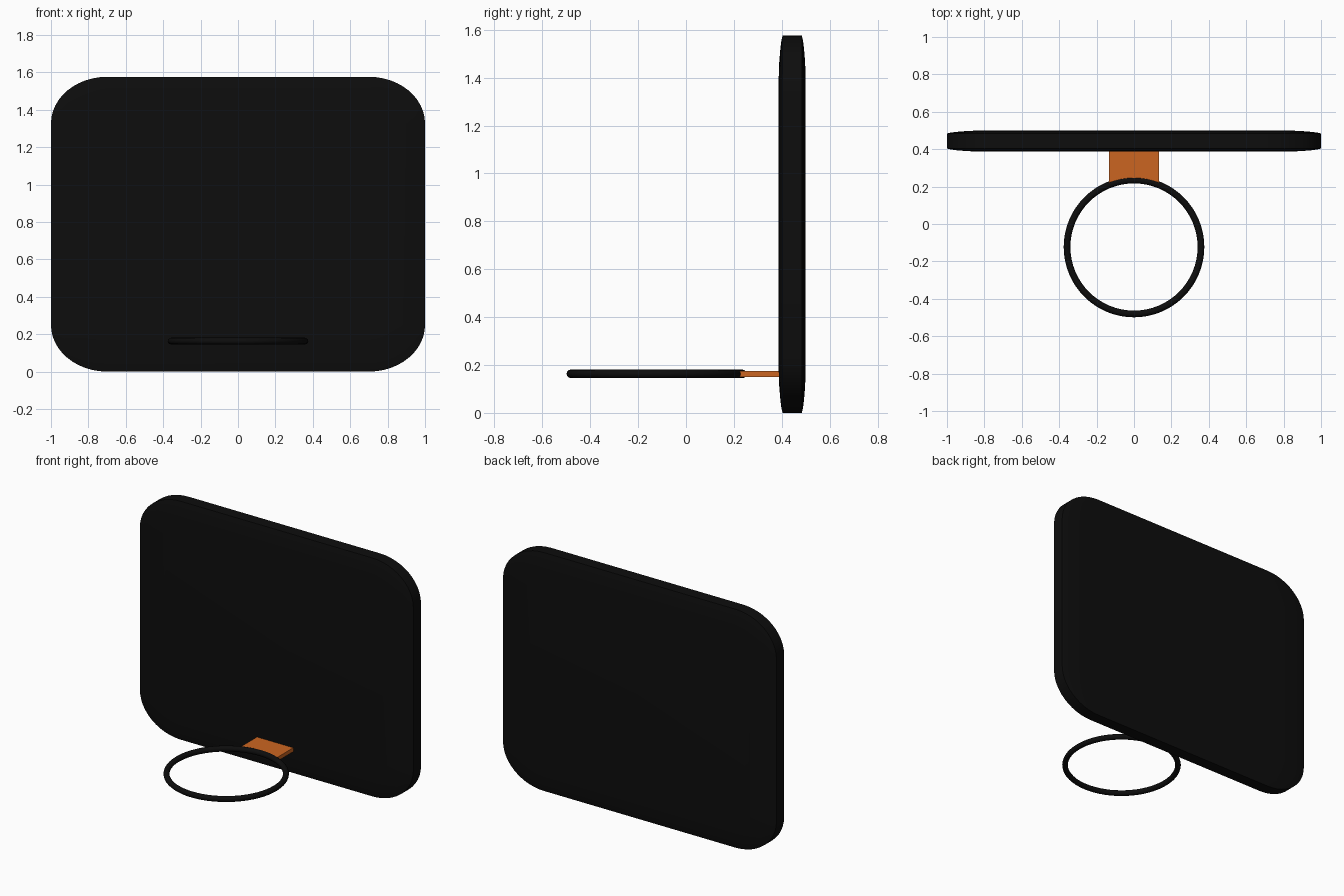
import bpy, bmesh, math

if "Cube" in bpy.data.objects:
    bpy.data.objects.remove(bpy.data.objects["Cube"])


def material(name, color):
    m = bpy.data.materials.new(name)
    m.diffuse_color = color
    m.use_nodes = True
    m.node_tree.nodes["Principled BSDF"].inputs["Base Color"].default_value = m.diffuse_color
    return m


def loft(name, rings, mat):
    """Skin a list of equal-length closed loops and cap both ends."""
    bm = bmesh.new()
    loops = [[bm.verts.new(p) for p in ring] for ring in rings]
    n = len(loops[0])
    for a, b in zip(loops, loops[1:]):
        for i in range(n):
            j = (i + 1) % n
            bm.faces.new((a[i], a[j], b[j], b[i]))
    bm.faces.new(loops[0][::-1])
    bm.faces.new(loops[-1])
    bmesh.ops.recalc_face_normals(bm, faces=bm.faces[:])
    me = bpy.data.meshes.new(name)
    bm.to_mesh(me)
    bm.free()
    ob = bpy.data.objects.new(name, me)
    bpy.context.collection.objects.link(ob)
    me.materials.append(mat)
    return ob


def smooth(ob, angle=35):
    bpy.ops.object.select_all(action='DESELECT')
    ob.select_set(True)
    bpy.context.view_layer.objects.active = ob
    bpy.ops.object.shade_smooth_by_angle(angle=math.radians(angle))


black = material("black", (0.004, 0.004, 0.004, 1))
orange = material("orange", (0.6, 0.13, 0.015, 1))

# Backboard: rounded rectangle, both faces gently domed towards the rim
HALF_W, HALF_H, MID_Y, MID_Z = 1.0, 0.788, 0.4435, 0.788
STEPS = 12


def board_outline(inset, y):
    pts = []
    rx, rz = 0.30 - inset, 0.25 - inset
    for k, (sx, sz) in enumerate(((1, 1), (-1, 1), (-1, -1), (1, -1))):
        for i in range(STEPS + 1):
            a = math.pi / 2 * (k + i / STEPS)
            pts.append((sx * (HALF_W - 0.30) + rx * math.cos(a), y,
                        MID_Z + sz * (HALF_H - 0.25) + rz * math.sin(a)))
    return pts


dome = [(0.18, 0.0565), (0.11, 0.054), (0.05, 0.049), (0.02, 0.045), (0.0, 0.040)]
rings = [board_outline(d, MID_Y - t) for d, t in dome]
rings += [board_outline(d, MID_Y + t) for d, t in reversed(dome)]
smooth(loft("backboard", rings, black))

# Hoop ring
RING_Y, RING_R, RING_Z = -0.123, 0.358, 0.163
bpy.ops.mesh.primitive_torus_add(location=(0, RING_Y, RING_Z), major_radius=RING_R,
                                 minor_radius=0.018, major_segments=64, minor_segments=12)
hoop = bpy.context.object
hoop.name = "hoop_ring"
hoop.data.materials.append(black)
smooth(hoop, 60)

# Bracket plate whose front edge follows the ring
HALF_B = 0.133
plate = [(HALF_B, 0.40), (-HALF_B, 0.40)]
for i in range(13):
    x = -HALF_B + 2 * HALF_B * i / 12
    plate.append((x, RING_Y + math.sqrt(RING_R ** 2 - x * x)))
loft("bracket", [[(x, y, z) for x, y in plate] for z in (0.150, 0.176)], orange)
